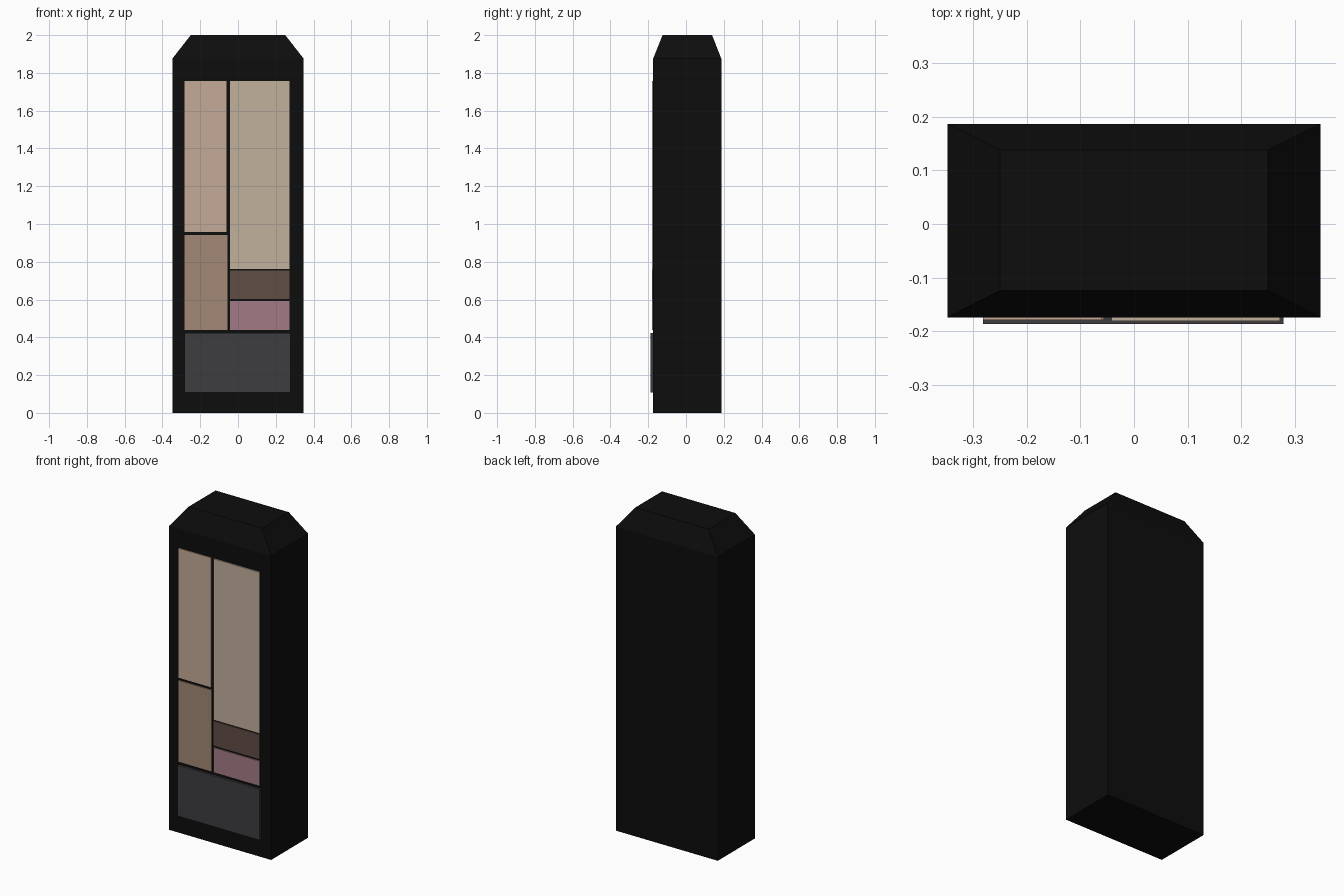
import bpy, bmesh

if "Cube" in bpy.data.objects:
    bpy.data.objects.remove(bpy.data.objects["Cube"])


def material(name, rgb):
    m = bpy.data.materials.new(name)
    m.diffuse_color = (*rgb, 1)
    m.use_nodes = True
    m.node_tree.nodes["Principled BSDF"].inputs["Base Color"].default_value = m.diffuse_color
    return m


def loft(name, rings, mat):
    """Solid from stacked rectangles, each (x0, x1, y0, y1, z)."""
    bm = bmesh.new()
    loops = [[bm.verts.new(p) for p in
              ((x0, y0, z), (x1, y0, z), (x1, y1, z), (x0, y1, z))]
             for x0, x1, y0, y1, z in rings]
    for low, high in zip(loops, loops[1:]):
        for i in range(4):
            j = (i + 1) % 4
            bm.faces.new((low[i], low[j], high[j], high[i]))
    bm.faces.new(loops[0][::-1])
    bm.faces.new(loops[-1])
    mesh = bpy.data.meshes.new(name)
    bm.to_mesh(mesh)
    bm.free()
    mesh.materials.append(mat)
    ob = bpy.data.objects.new(name, mesh)
    bpy.context.collection.objects.link(ob)
    return ob


# Cabinet body with a sloped crown
FRONT, BACK = -0.174, 0.187
loft("cabinet_body", [(-0.348, 0.348, FRONT, BACK, 0),
                      (-0.348, 0.348, FRONT, BACK, 1.875),
                      (-0.25, 0.25, -0.124, 0.138, 2.0)],
     material("black", (0.004, 0.004, 0.004)))

# Front panels: name, x range, z range, front y, colour
panels = [
    ("upper_left_panel", -0.282, -0.060, 0.958, 1.757, -0.179, (0.56, 0.40, 0.31)),
    ("upper_right_panel", -0.042, 0.272, 0.762, 1.757, -0.181, (0.54, 0.44, 0.33)),
    ("lower_left_panel", -0.282, -0.056, 0.440, 0.942, -0.179, (0.36, 0.25, 0.18)),
    ("middle_strip_panel", -0.042, 0.272, 0.604, 0.755, -0.179, (0.12, 0.074, 0.061)),
    ("lower_strip_panel", -0.042, 0.272, 0.438, 0.592, -0.181, (0.37, 0.195, 0.24)),
    ("base_panel", -0.282, 0.279, 0.108, 0.422, -0.187, (0.048, 0.045, 0.05)),
]
for name, x0, x1, z0, z1, y, rgb in panels:
    loft(name, [(x0, x1, y, FRONT + 0.004, z) for z in (z0, z1)],
         material(name + "_colour", rgb))
